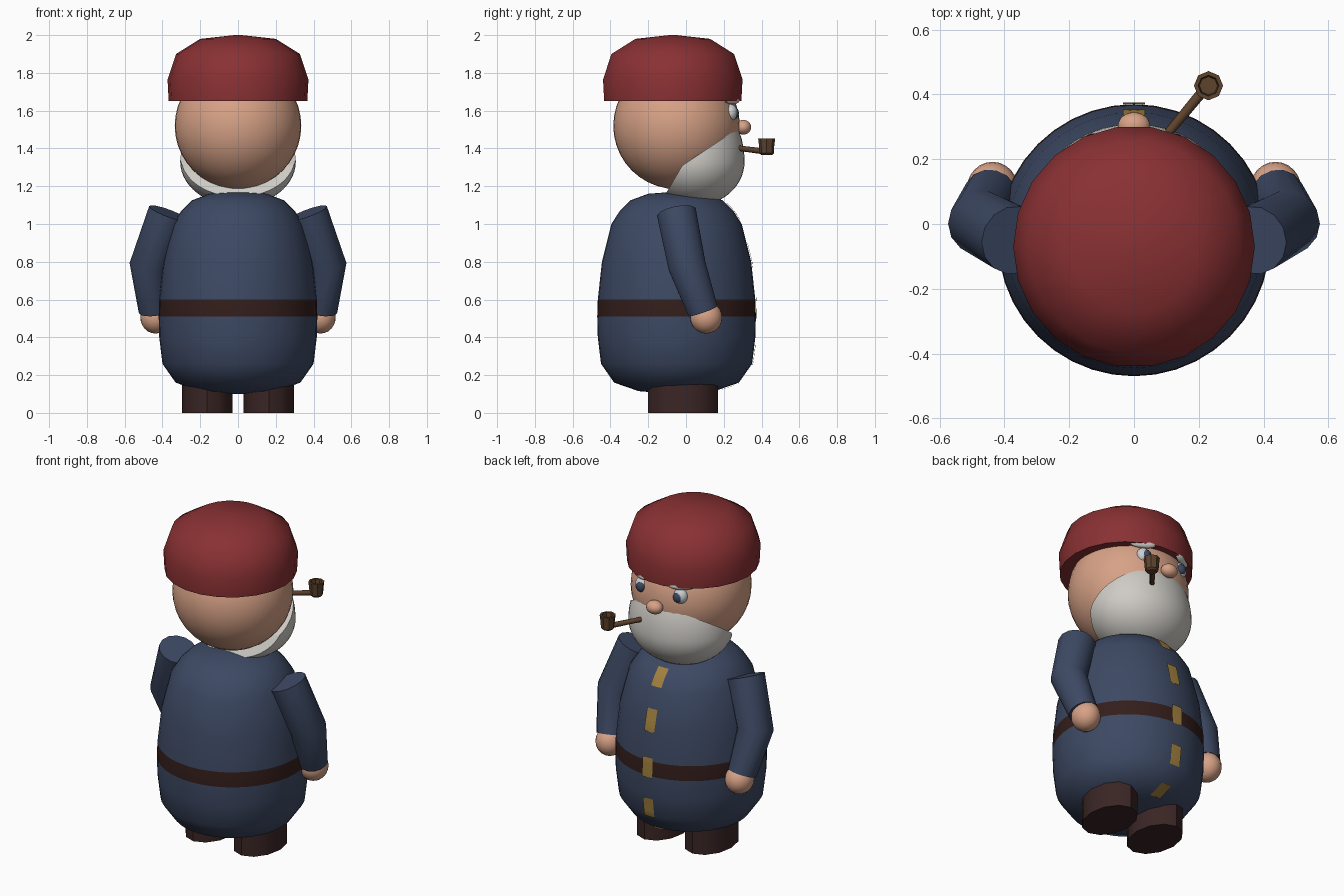
import bpy, bmesh, math
from mathutils import Vector

cube = bpy.data.objects.get("Cube")
if cube:
    bpy.data.objects.remove(cube, do_unlink=True)


def material(name, color):
    m = bpy.data.materials.new(name)
    m.use_nodes = True
    m.diffuse_color = (*color, 1)
    bsdf = next(n for n in m.node_tree.nodes if n.type == 'BSDF_PRINCIPLED')
    bsdf.inputs["Base Color"].default_value = (*color, 1)
    return m


RED = material("hat red", (.25, .03, .033))
SKIN = material("skin", (.68, .36, .24))
BLUE = material("coat blue", (.046, .066, .125))
WHITE = material("beard white", (.62, .60, .56))
BELT = material("belt brown", (.034, .013, .011))
BOOT = material("boot brown", (.042, .019, .018))
GOLD = material("button gold", (.36, .22, .05))
WOOD = material("pipe wood", (.11, .055, .025))
EYE = material("eye white", (.6, .62, .64))


def finish(name, bm, mats, angle=50):
    bmesh.ops.recalc_face_normals(bm, faces=bm.faces)
    me = bpy.data.meshes.new(name)
    bm.to_mesh(me)
    bm.free()
    for m in mats:
        me.materials.append(m)
    me.polygons.foreach_set("use_smooth", [True] * len(me.polygons))
    me.set_sharp_from_angle(angle=math.radians(angle))
    ob = bpy.data.objects.new(name, me)
    bpy.context.collection.objects.link(ob)
    return ob


def bridge(bm, rings, cap):
    n = len(rings[0])
    for a, b in zip(rings, rings[1:]):
        for i in range(n):
            j = (i + 1) % n
            bm.faces.new((a[i], a[j], b[j], b[i]))
    if cap:
        bm.faces.new(rings[0])
        bm.faces.new(rings[-1])


def lathe(name, profile, center, mats, segs, rule=None, angle=50, stretch=1):
    bm = bmesh.new()
    turns = [math.tau * i / segs for i in range(segs)]
    rings = [[bm.verts.new((center[0] + r * math.cos(t),
                            center[1] + r * math.sin(t) * stretch, z)) for t in turns]
             for r, z in profile]
    bridge(bm, rings, True)
    if rule:
        for f in bm.faces:
            f.material_index = rule(f.calc_center_median())
    return finish(name, bm, mats, angle)


def ball(name, center, radii, mat, segs=24, tilt=0):
    bm = bmesh.new()
    bmesh.ops.create_uvsphere(bm, u_segments=segs, v_segments=segs // 2, radius=1)
    bmesh.ops.scale(bm, vec=radii, verts=bm.verts)
    ob = finish(name, bm, [mat])
    ob.location = center
    ob.rotation_euler[2] = tilt
    return ob


def tube(name, points, radii, mat, segs=14):
    bm = bmesh.new()
    pts = [Vector(p) for p in points]
    rings = []
    for i, (p, r) in enumerate(zip(pts, radii)):
        axis = (pts[min(i + 1, len(pts) - 1)] - pts[max(i - 1, 0)]).normalized()
        u = Vector((1, 0, 0))
        u = (u - axis * u.dot(axis)).normalized()
        v = axis.cross(u)
        rings.append([bm.verts.new(p + r * (u * math.cos(math.tau * k / segs)
                                            + v * math.sin(math.tau * k / segs)))
                      for k in range(segs)])
    bridge(bm, rings, True)
    return finish(name, bm, [mat])


# Coat with a flush belt band
CY = -.05
coat = [(.02, .1), (.2, .115), (.33, .16), (.4, .26), (.417, .4), (.42, .51), (.417, .6),
        (.395, .8), (.345, 1), (.3, 1.07), (.245, 1.125), (.15, 1.16), (.02, 1.17)]
lathe("coat", coat, (0, CY), [BLUE, BELT], 40,
      lambda c: 1 if .51 < c.z < .6 else 0)


# Gold fastenings following the coat front
def coat_radius(z):
    for (r0, z0), (r1, z1) in zip(coat, coat[1:]):
        if z0 <= z <= z1:
            return r0 + (r1 - r0) * (z - z0) / (z1 - z0)


for i, (z0, z1) in enumerate([(.125, .16), (.25, .37), (.5, .62), (.77, .9), (1.02, 1.11)]):
    bm = bmesh.new()
    rows = []
    for k in range(7):
        z = z0 + (z1 - z0) * k / 6
        r = coat_radius(z) + .006
        rows.append([bm.verts.new((x, CY + math.sqrt(r * r - x * x), z - (.004 if i == 0 else 0)))
                     for x in (-.034, 0, .034)])
    for a, b in zip(rows, rows[1:]):
        for j in range(2):
            bm.faces.new((a[j + 1], a[j], b[j], b[j + 1]))
    finish(f"gold_fastening_{i + 1}", bm, [GOLD])

# Head, nose and hat
ball("head", (0, CY, 1.52), (.335, .335, .335), SKIN, 40)
ball("nose", (0, .303, 1.512), (.05, .042, .039), SKIN)
lathe("hat", [(.3, 1.652), (.367, 1.652), (.373, 1.765), (.328, 1.9), (.2, 1.98), (.02, 2)],
      (0, -.07), [RED], 22)

# Beard wrapped around the jaw, trimmed along the cheeks
bm = bmesh.new()
bmesh.ops.create_uvsphere(bm, u_segments=40, v_segments=28, radius=1)
for v in bm.verts:
    v.co = Vector((v.co.x * .306, .045 + v.co.y * .265,
                   1.33 + v.co.z * (.36 if v.co.z > 0 else .235)))
for p, q in (((-.09, 1.19), (-.02, 1.31)), ((-.02, 1.31), (.25, 1.49))):
    res = bmesh.ops.bisect_plane(bm, geom=bm.verts[:] + bm.edges[:] + bm.faces[:],
                                 plane_co=(0, *p), plane_no=(0, p[1] - q[1], q[0] - p[0]),
                                 clear_outer=True)
    cut = [e for e in res["geom_cut"] if isinstance(e, bmesh.types.BMEdge)]
    bmesh.ops.holes_fill(bm, edges=cut)
finish("beard", bm, [WHITE])

# Paired parts
for side, s in (("left", 1), ("right", -1)):
    ball(f"{side}_eye", (s * .13, .237, 1.59), (.042, .035, .045), EYE)
    ball(f"{side}_iris", (s * .125, .26, 1.587), (.028, .02, .03), BLUE, 16)
    ball(f"{side}_eyebrow", (s * .14, .245, 1.655), (.075, .02, .022), WHITE, 12, -s * .5)
    tube(f"{side}_sleeve", [(s * .37, -.05, 1.058), (s * .473, .005, .78), (s * .443, .09, .54)],
         [.107, .102, .083], BLUE)
    ball(f"{side}_hand", (s * .437, .107, .505), (.08, .085, .085), SKIN)
    lathe(f"{side}_boot", [(.133, 0), (.133, .22)], (s * .163, -.015), [BOOT], 12,
          angle=35, stretch=1.39)

# Pipe with hollow bowl
tube("pipe_stem", [(.08, .25, 1.405), (.225, .425, 1.383)], [.014, .016], WOOD, 8)
lathe("pipe_bowl", [(.028, 1.365), (.038, 1.375), (.04, 1.41), (.045, 1.452), (.032, 1.452),
                    (.028, 1.41)], (.23, .427), [WOOD], 8, angle=35)
